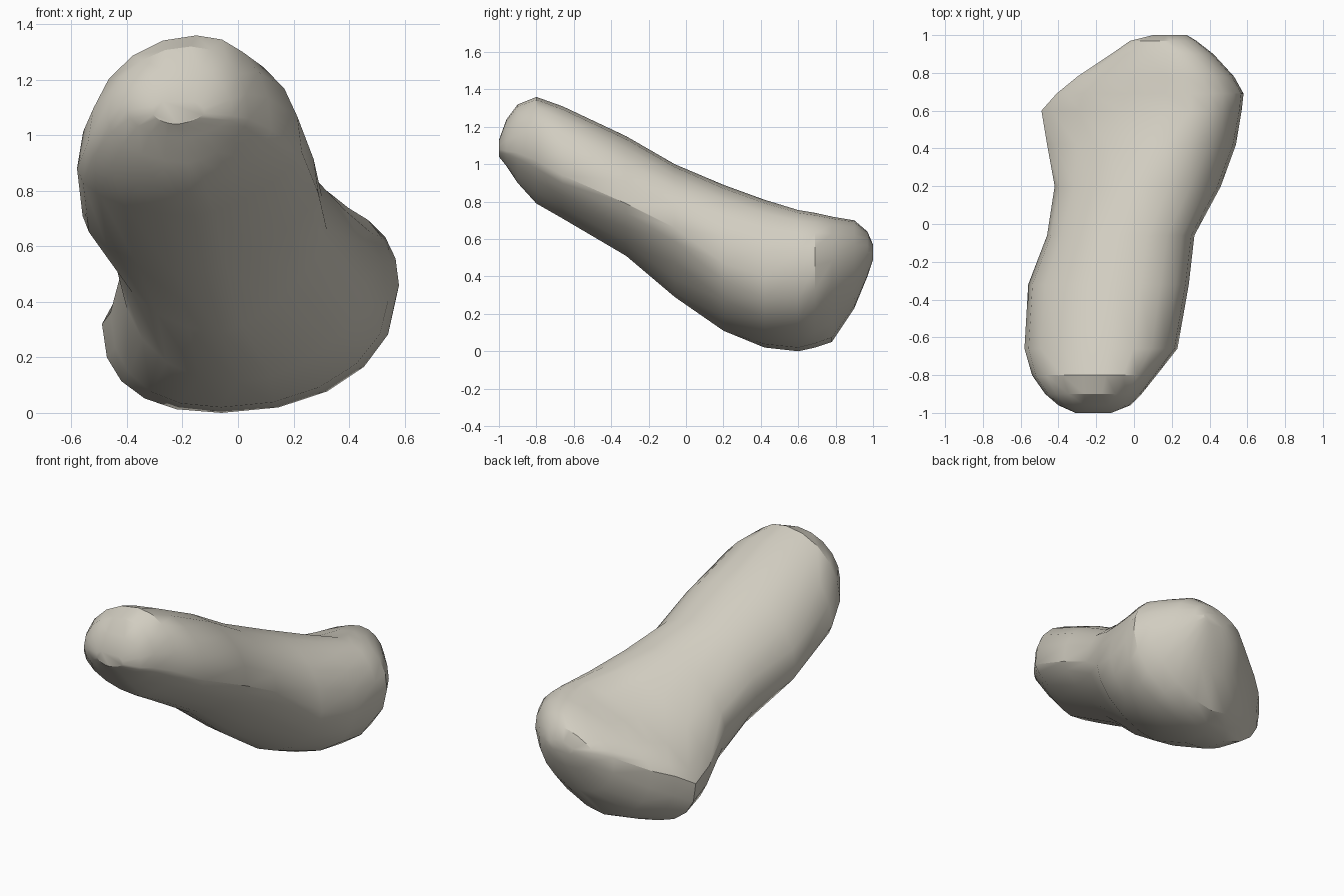
import bpy
import bmesh
from math import cos, sin, pi

SEGMENTS = 20

# Stations along the stone: y, left, right, low, top, height of the left
# flank, height of the right flank, x of the ridge, x of the keel
STATIONS = [
    (-1.0, -.31, -.12, 1.04, 1.13, 1.09, 1.08, -.22, -.22),
    (-.96, -.4, -.02, .99, 1.24, 1.09, 1.07, -.2, -.2),
    (-.9, -.47, .04, .9, 1.32, 1.06, 1.06, -.17, -.18),
    (-.8, -.54, .12, .79, 1.36, .98, 1.02, -.15, -.17),
    (-.66, -.58, .23, .71, 1.31, .88, .94, -.13, -.16),
    (-.32, -.56, .29, .51, 1.15, .71, .79, -.1, -.12),
    (-.06, -.46, .32, .29, 1.0, .63, .66, -.06, -.06),
    (.2, -.42, .46, .11, .89, .51, .47, .04, 0),
    (.42, -.46, .54, .02, .81, .36, .4, .17, -.06),
    (.6, -.49, .57, 0, .755, .32, .42, .3, -.06),
    (.69, -.41, .58, .02, .74, .38, .46, .3, 0),
    (.78, -.3, .53, .05, .72, .42, .48, .28, .04),
    (.9, -.12, .42, .23, .7, .5, .5, .24, .14),
    (.97, -.02, .33, .4, .64, .53, .53, .19, .17),
    (1.0, .1, .28, .49, .57, .53, .53, .19, .19),
]


def make_material(name, color):
    material = bpy.data.materials.new(name)
    material.use_nodes = True
    material.diffuse_color = color
    shader = next(node for node in material.node_tree.nodes
                  if node.type == 'BSDF_PRINCIPLED')
    shader.inputs["Base Color"].default_value = color
    shader.inputs["Roughness"].default_value = 0.9
    return material


def fullness(y, on_right, on_top):
    """Exponent of a quarter curve: 2 is an ellipse, more is boxier."""
    foot = min(max((y + .1) / .6, 0), 1)
    heel = max(0, 1 - abs(y - .78) / .15)
    if on_top:
        return 2.2 if on_right else 2 - .6 * foot
    return (1.4 + .7 * foot if on_right else 1.9 + .5 * foot) - .4 * heel


def bulge(value, exponent):
    return abs(value) ** (2 / exponent) * (1 if value > 0 else -1)


def make_ring(mesh, station):
    """Join the four outermost points of a station with quarter curves."""
    y, left, right, low, top, left_z, right_z, ridge_x, keel_x = station
    ring = []
    for step in range(SEGMENTS):
        angle = 2 * pi * step / SEGMENTS
        on_right, on_top = cos(angle) > 0, sin(angle) > 0
        exponent = fullness(y, on_right, on_top)
        across = bulge(cos(angle), exponent)
        up = bulge(sin(angle), exponent)
        centre_x = ridge_x if on_top else keel_x
        centre_z = right_z if on_right else left_z
        reach_x = right - centre_x if on_right else centre_x - left
        reach_z = top - centre_z if on_top else centre_z - low
        ring.append(mesh.verts.new((centre_x + across * reach_x, y,
                                    centre_z + up * reach_z)))
    return ring


def build_stone(name, material):
    mesh = bmesh.new()
    rings = [make_ring(mesh, station) for station in STATIONS]

    # skin between neighbouring rings
    for near, far in zip(rings, rings[1:]):
        for i in range(SEGMENTS):
            j = (i + 1) % SEGMENTS
            mesh.faces.new((near[i], near[j], far[j], far[i]))

    # end caps
    mesh.faces.new(rings[0])
    mesh.faces.new(rings[-1])
    bmesh.ops.recalc_face_normals(mesh, faces=mesh.faces)

    data = bpy.data.meshes.new(name)
    mesh.to_mesh(data)
    mesh.free()
    data.materials.append(material)
    stone = bpy.data.objects.new(name, data)
    bpy.context.collection.objects.link(stone)
    return stone


default_cube = bpy.data.objects.get("Cube")
if default_cube:
    bpy.data.objects.remove(default_cube, do_unlink=True)

# Leaning boulder with a raised blunt nose and a broad foot
boulder = build_stone("boulder", make_material("pale_stone", (.64, .61, .53, 1)))
bpy.ops.object.select_all(action='DESELECT')
boulder.select_set(True)
bpy.context.view_layer.objects.active = boulder
bpy.ops.object.shade_smooth_by_angle(angle=pi / 6)
